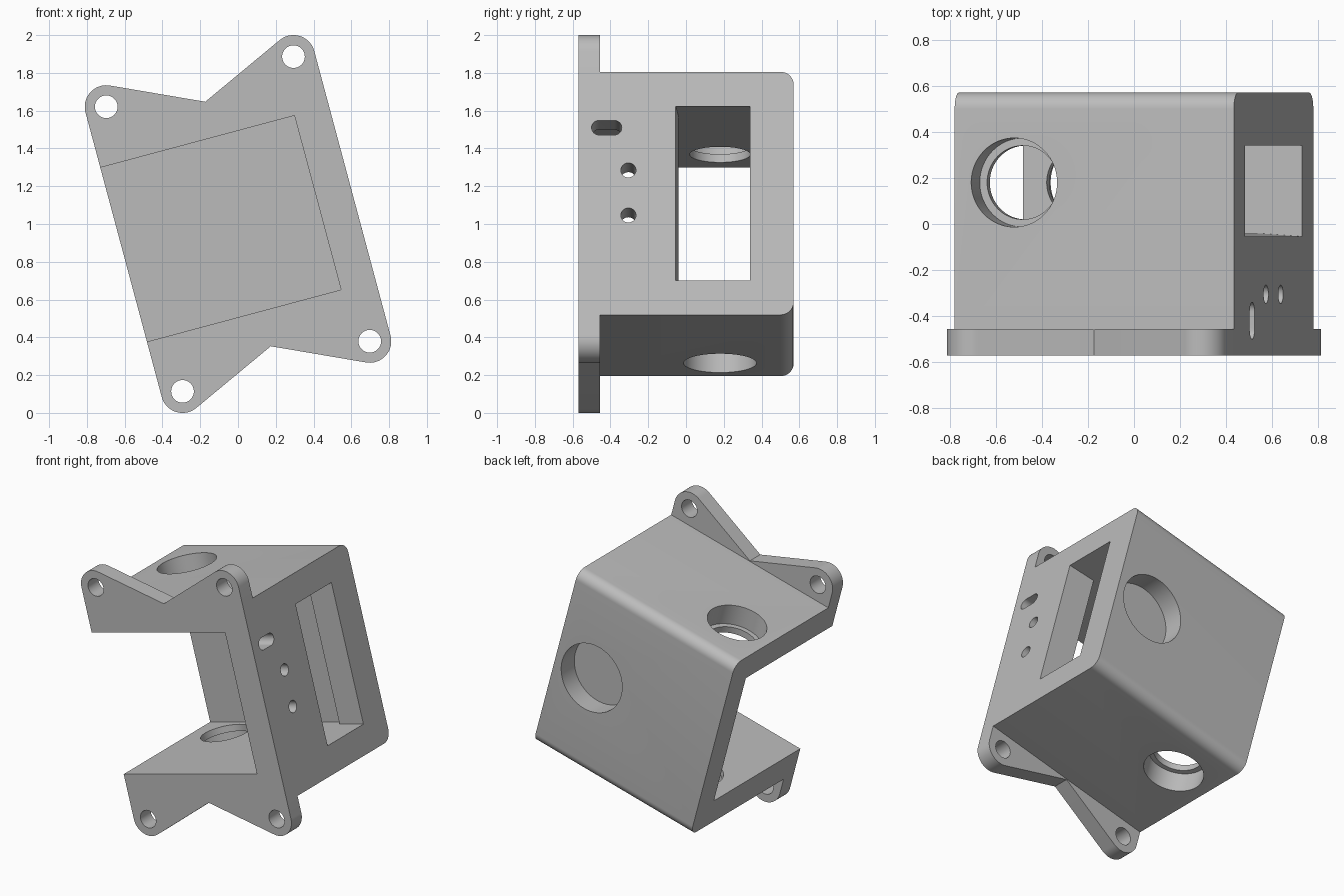
import bpy
import bmesh
from math import sin, cos, pi, radians, acos, atan2, hypot

if "Cube" in bpy.data.objects:
    bpy.data.objects.remove(bpy.data.objects["Cube"])

# Main dimensions, in the untilted frame
W, H, D = 0.627, 0.666, 0.57        # half width, half height, half depth
IN_H, IN_W, IN_Y = 0.477, 0.437, 0.382   # cavity limits
PLATE_Y = -0.456                    # back of the mounting plate
EAR_X, EAR_Z, EAR_R = 0.513, 0.78, 0.114
BORE_X, BORE_Y = -0.36, 0.18

grey = bpy.data.materials.new("plain grey")
grey.use_nodes = True
grey.diffuse_color = (0.5, 0.5, 0.5, 1)
grey.node_tree.nodes["Principled BSDF"].inputs["Base Color"].default_value = (0.5, 0.5, 0.5, 1)


def arc(cx, cy, r, a0, a1, n):
    return [(cx + r * cos(a0 + (a1 - a0) * i / n), cy + r * sin(a0 + (a1 - a0) * i / n))
            for i in range(n + 1)]


def circle(cx, cy, r, n=64):
    return arc(cx, cy, r, 0, 2 * pi, n)[:-1]


def rect(a0, a1, b0, b1):
    return [(a0, b0), (a1, b0), (a1, b1), (a0, b1)]


def prism(name, outline, axis, lo, hi):
    """Extrude a flat outline along one axis."""
    place = {"x": lambda a, b, d: (d, a, b),
             "y": lambda a, b, d: (a, d, b),
             "z": lambda a, b, d: (a, b, d)}[axis]
    bm = bmesh.new()
    ends = [[bm.verts.new(place(a, b, d)) for a, b in outline] for d in (lo, hi)]
    for ring in ends:
        bm.faces.new(ring)
    n = len(outline)
    for i in range(n):
        j = (i + 1) % n
        bm.faces.new((ends[0][i], ends[0][j], ends[1][j], ends[1][i]))
    bmesh.ops.recalc_face_normals(bm, faces=bm.faces)
    mesh = bpy.data.meshes.new(name)
    bm.to_mesh(mesh)
    bm.free()
    mesh.materials.append(grey)
    obj = bpy.data.objects.new(name, mesh)
    bpy.context.collection.objects.link(obj)
    return obj


def combine(target, tool, operation):
    bpy.context.view_layer.objects.active = target
    mod = target.modifiers.new(tool.name, "BOOLEAN")
    mod.operation, mod.solver, mod.object = operation, "EXACT", tool
    bpy.ops.object.modifier_apply(modifier=mod.name)
    bpy.data.objects.remove(tool)


# Box body, rounded along its upper and lower back edges
R = 0.07
profile = ([(-D, -H)] + arc(D - R, R - H, R, -pi / 2, 0, 10)
           + arc(D - R, H - R, R, 0, pi / 2, 10) + [(-D, H)])
body = prism("bracket_housing", profile, "x", -W, W)

# Mounting plate with four round ears and a notch above and below
NOTCH = H + 0.004
dx, dz = -EAR_X, NOTCH - EAR_Z
tangent = atan2(dz, dx) + 2 * pi - acos(EAR_R / hypot(dx, dz))
ear = arc(EAR_X, EAR_Z, EAR_R, 0, tangent, 20)
upper = ear + [(0, NOTCH)] + [(-x, z) for x, z in reversed(ear)]
plate = prism("mounting_plate", upper + [(-x, -z) for x, z in upper], "y", -D, PLATE_Y)
combine(body, plate, "UNION")

# Cavity, open at the front and on one side
cutters = [prism("cavity", rect(-1, IN_W, -1, IN_Y), "z", -IN_H, IN_H)]

# Tall window in the side wall, slightly tapered at its front edge
window = [(IN_W - 0.01, -0.04), (W + 0.01, -0.055), (W + 0.01, 0.34), (IN_W - 0.01, 0.34)]
cutters.append(prism("window", window, "z", -IN_H, IN_H))

# Stepped bores in the upper and lower walls
for s in (-1, 1):
    for r, start in ((0.193, 0.522), (0.16, 0.4)):
        lo, hi = sorted((s * start, s * 0.9))
        cutters.append(prism("bore", circle(BORE_X, BORE_Y, r), "z", lo, hi))

# Blind pocket in the back wall
cutters.append(prism("pocket", circle(0.34, 0, 0.235), "y", D - 0.145, 1))

# Slot and two small holes through the side wall
slot = arc(-0.38, 0.36, 0.04, -pi / 2, pi / 2, 16) + arc(-0.46, 0.36, 0.04, pi / 2, 3 * pi / 2, 16)
for outline in (slot, circle(-0.305, 0.127, 0.04, 32), circle(-0.305, -0.12, 0.04, 32)):
    cutters.append(prism("side_hole", outline, "x", 0.3, 0.8))

# Screw holes in the ears
for sx in (-1, 1):
    for sz in (-1, 1):
        cutters.append(prism("screw_hole", circle(sx * EAR_X, sz * EAR_Z, 0.06, 40), "y", -1, -0.3))

for cutter in cutters:
    combine(body, cutter, "DIFFERENCE")

# Tilt, lift to the ground and shade
body.rotation_euler = (0, -radians(15), 0)
body.location = (0, 0, 1)
bpy.ops.object.select_all(action="DESELECT")
body.select_set(True)
bpy.context.view_layer.objects.active = body
bpy.ops.object.shade_smooth_by_angle(angle=radians(30))
